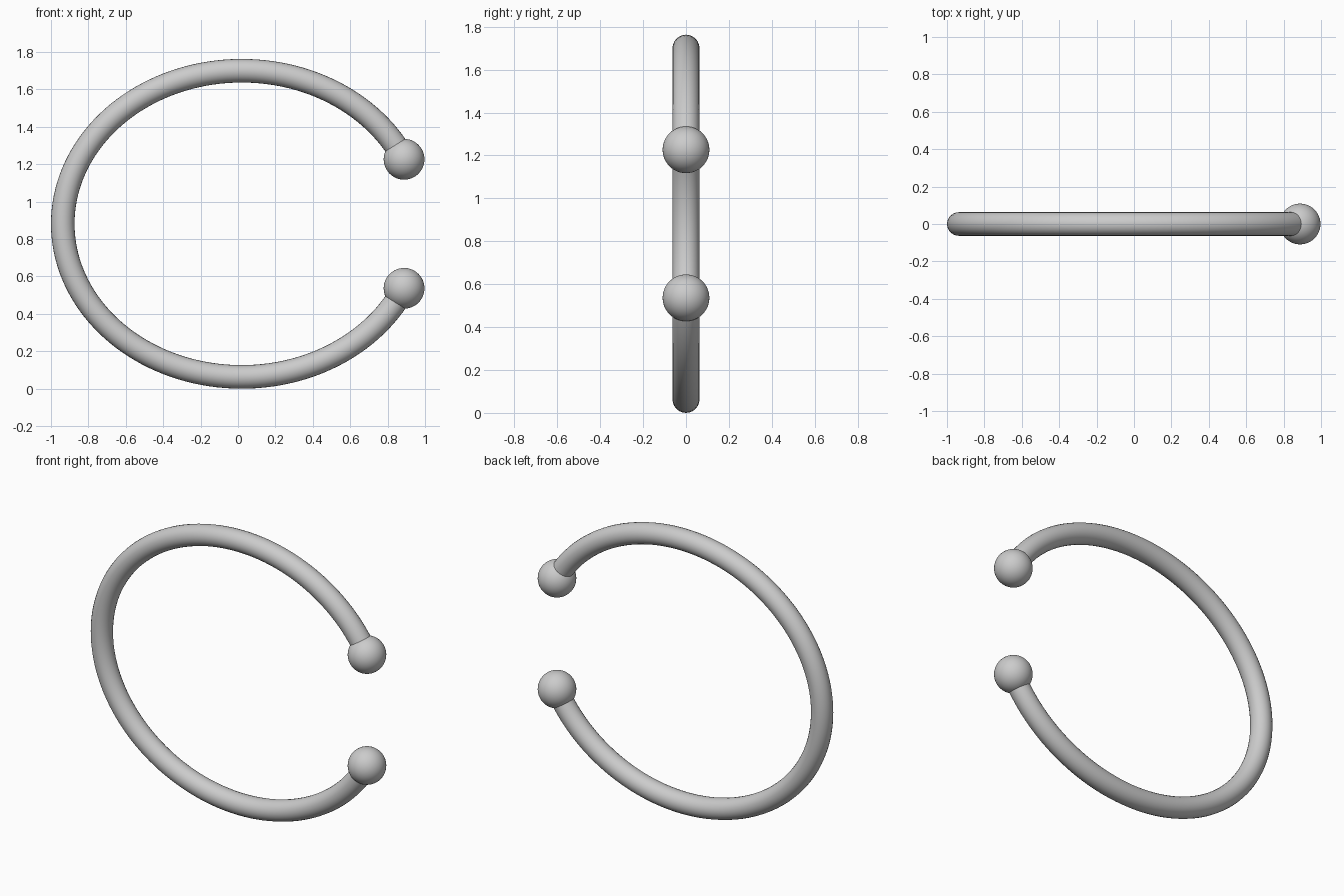
import bpy, math

if "Cube" in bpy.data.objects:
    bpy.data.objects.remove(bpy.data.objects["Cube"])

TUBE, BALL = 0.063, 0.109
CX, CZ = 0.02, 0.8815            # ellipse centre
A, B = 0.957, CZ - TUBE          # centreline half axes
GAP = math.asin(0.345 / B)       # opening half angle
N = 128


def on_ring(t):
    return (CX + A * math.cos(t), 0, CZ + B * math.sin(t))


# Open elliptical hoop: round tube swept along the arc
curve = bpy.data.curves.new("hoop", "CURVE")
curve.dimensions = "3D"
curve.bevel_depth = TUBE
curve.bevel_resolution = 10
curve.use_fill_caps = True
spline = curve.splines.new("POLY")
spline.points.add(N)
for i, p in enumerate(spline.points):
    p.co = (*on_ring(GAP + (2 * math.pi - 2 * GAP) * i / N), 1)
spline.use_smooth = True
hoop = bpy.data.objects.new("hoop", curve)
bpy.context.collection.objects.link(hoop)
bpy.ops.object.select_all(action="DESELECT")
hoop.select_set(True)
bpy.context.view_layer.objects.active = hoop
bpy.ops.object.convert(target="MESH")
bpy.ops.object.shade_smooth_by_angle()

# Ball ends
for name, t in (("upper_ball", GAP), ("lower_ball", -GAP)):
    bpy.ops.mesh.primitive_uv_sphere_add(segments=48, ring_count=24, radius=BALL, location=on_ring(t))
    bpy.context.object.name = name
    bpy.ops.object.shade_smooth()
